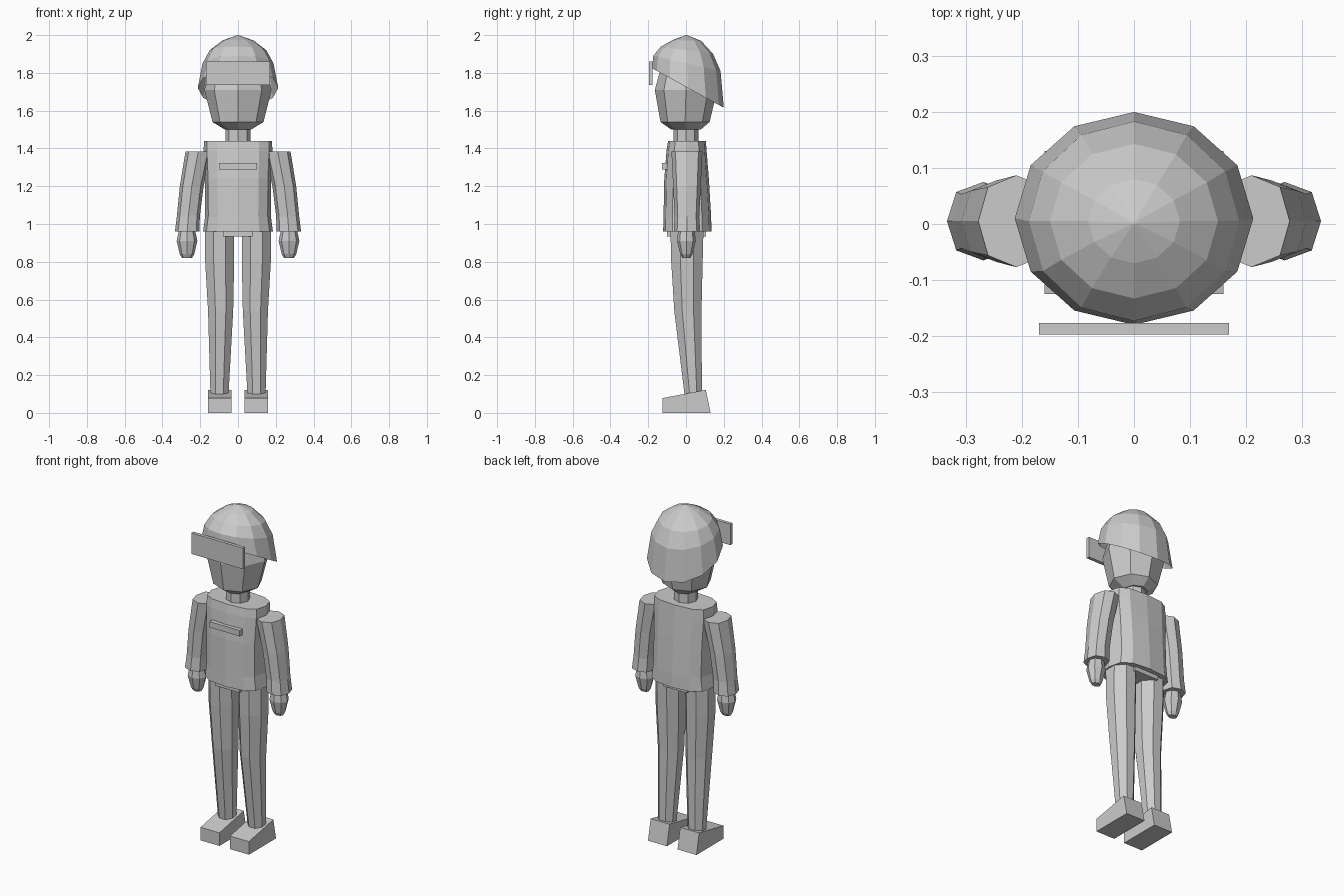
import bpy, bmesh
from math import sin, cos, pi

old = bpy.data.objects.get("Cube")
if old:
    bpy.data.objects.remove(old)

grey = bpy.data.materials.new("light_grey")
grey.use_nodes = True
grey.diffuse_color = (0.6, 0.6, 0.6, 1)
grey.node_tree.nodes["Principled BSDF"].inputs["Base Color"].default_value = (0.6, 0.6, 0.6, 1)


def finish(name, bm, fix_normals=True):
    if fix_normals:
        bmesh.ops.recalc_face_normals(bm, faces=bm.faces)
    mesh = bpy.data.meshes.new(name)
    bm.to_mesh(mesh)
    bm.free()
    mesh.materials.append(grey)
    obj = bpy.data.objects.new(name, mesh)
    bpy.context.scene.collection.objects.link(obj)
    return obj


def squash(v, power):
    return abs(v) ** power * (1 if v > 0 else -1)


def loft(name, rings, sides=8, turn=0.0, power=1.0, cap_bottom=True):
    """Stack of oval rings (cx, cy, z, rx, ry, tilt), bottom to top."""
    bm = bmesh.new()
    loops = []
    for cx, cy, z, rx, ry, tilt in rings:
        loop = []
        for i in range(sides):
            a = 2 * pi * (i + turn) / sides
            y = ry * squash(sin(a), power)
            loop.append(bm.verts.new((cx + rx * squash(cos(a), power), cy + y, z - tilt * y)))
        loops.append(loop)
    for low, high in zip(loops, loops[1:]):
        for i in range(sides):
            j = (i + 1) % sides
            bm.faces.new((low[i], low[j], high[j], high[i]))
    bm.faces.new(loops[-1])
    if cap_bottom:
        bm.faces.new(loops[0][::-1])
    return finish(name, bm, cap_bottom)


def prism(name, x0, x1, profile):
    """Side profile of (y, z) points drawn out from x0 to x1."""
    bm = bmesh.new()
    face = bm.faces.new([bm.verts.new((x0, y, z)) for y, z in profile])
    new = bmesh.ops.extrude_face_region(bm, geom=[face])["geom"]
    bmesh.ops.translate(bm, vec=(x1 - x0, 0, 0),
                        verts=[v for v in new if isinstance(v, bmesh.types.BMVert)])
    return finish(name, bm)


def box(name, x, y0, y1, z0, z1):
    return prism(name, -x, x, [(y0, z0), (y1, z0), (y1, z1), (y0, z1)])


# Head, neck and helmet
loft("head", [(0, 0, 1.50, .07, .078, 0), (0, -.005, 1.54, .135, .13, 0),
              (0, 0, 1.71, .178, .165, 0), (0, 0, 1.84, .14, .13, 0), (0, 0, 1.92, .07, .07, 0)])
loft("neck", [(0, 0, 1.40, .066, .065, 0), (0, 0, 1.54, .066, .065, 0)])
loft("helmet", [(0, .01, 1.72, .213, .19, .55), (0, .005, 1.85, .188, .178, .23),
                (0, .005, 1.92, .15, .138, .14), (0, .005, 1.972, .082, .075, .03),
                (0, .002, 2.0, .003, .003, 0)], sides=12, cap_bottom=False)
box("visor", .17, -.197, -.177, 1.735, 1.86)

# Jacket, hips and chest pocket flap
loft("jacket", [(0, .007, .96, .185, .128, 0), (0, .007, 1.04, .174, .126, 0),
                (0, .003, 1.24, .175, .118, 0), (0, .003, 1.39, .182, .106, 0),
                (0, .005, 1.44, .18, .1, 0)], sides=12, power=.7)
box("hips", .08, -.1, .105, .935, 1.0)
box("pocket_flap", .1, -.127, -.09, 1.288, 1.323)

# Limbs on both sides
for side, s in (("left", 1), ("right", -1)):
    loft(side + "_sleeve", [(s * .269, .005, .96, .065, .07, 0), (s * .263, .005, 1.04, .061, .065, 0),
                            (s * .245, .005, 1.2, .063, .073, 0), (s * .21, .005, 1.385, .068, .082, 0)],
         power=.85)
    loft(side + "_hand", [(s * .27, .002, .82, .026, .02, 0), (s * .27, .002, .84, .038, .032, 0),
                          (s * .27, .002, .91, .055, .05, 0), (s * .27, .002, .98, .04, .042, 0)])
    loft(side + "_leg", [(s * .098, .038, .1, .052, .05, 0), (s * .092, .01, .54, .072, .078, 0),
                         (s * .097, .005, .8, .083, .09, 0), (s * .097, .005, .98, .083, .095, 0)], turn=.5)
    prism(side + "_shoe", s * .035, s * .16, [(-.125, 0), (.13, 0), (.105, .122), (-.125, .078)])
